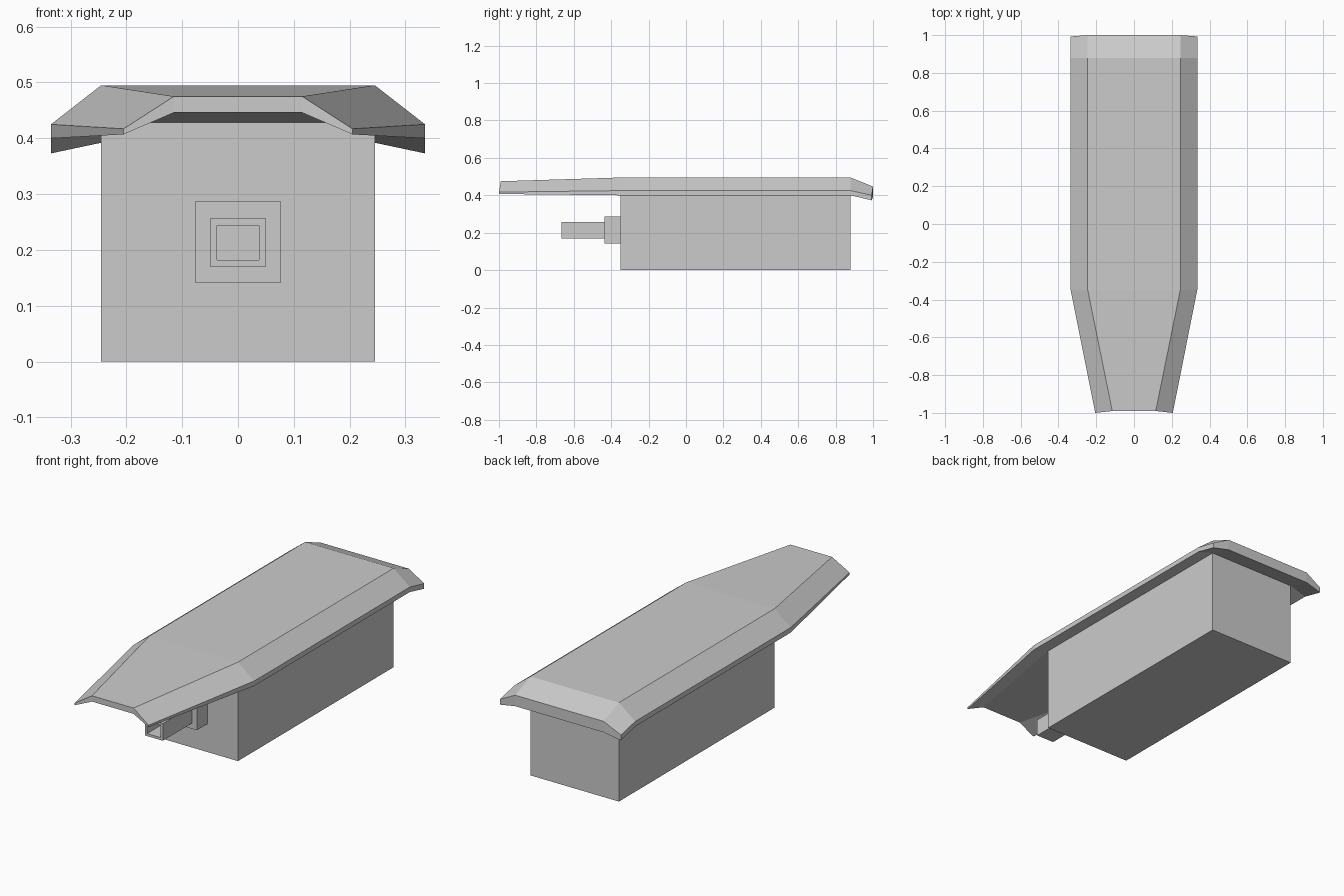
import bpy
import bmesh

cube = bpy.data.objects.get("Cube")
if cube:
    bpy.data.objects.remove(cube, do_unlink=True)

grey = bpy.data.materials.new("light_grey")
grey.use_nodes = True
colour = (0.6, 0.6, 0.6, 1)
grey.diffuse_color = colour
grey.node_tree.nodes["Principled BSDF"].inputs["Base Color"].default_value = colour


def finish(name, bm):
    bmesh.ops.recalc_face_normals(bm, faces=bm.faces)
    mesh = bpy.data.meshes.new(name)
    bm.to_mesh(mesh)
    bm.free()
    mesh.materials.append(grey)
    obj = bpy.data.objects.new(name, mesh)
    bpy.context.collection.objects.link(obj)
    return obj


def box(name, half_width, y0, y1, z0, z1):
    bm = bmesh.new()
    bmesh.ops.create_cube(bm, size=1)
    for v in bm.verts:
        v.co.x *= 2 * half_width
        v.co.y = y0 if v.co.y < 0 else y1
        v.co.z = z0 if v.co.z < 0 else z1
    return finish(name, bm)


# Main body and the mounting block on its front
box("body", 0.245, -0.35, 0.88, 0, 0.43)
box("mounting_block", 0.077, -0.435, -0.35, 0.142, 0.287)

# Square tube with an open, recessed front end
tube = box("square_tube", 0.05, -0.665, -0.435, 0.17, 0.256)
bm = bmesh.new()
bm.from_mesh(tube.data)
bm.faces.ensure_lookup_table()
front = min(bm.faces, key=lambda f: f.calc_center_median().y)
bmesh.ops.inset_region(bm, faces=[front], thickness=0.0175)
hole = bmesh.ops.extrude_face_region(bm, geom=[front])["geom"]
bmesh.ops.translate(bm, vec=(0, 0.22, 0),
                    verts=[g for g in hole if isinstance(g, bmesh.types.BMVert)])
if front.is_valid:
    bmesh.ops.delete(bm, geom=[front], context='FACES_ONLY')
bmesh.ops.recalc_face_normals(bm, faces=bm.faces)
bm.to_mesh(tube.data)
bm.free()

# Roof: each station gives the ridge (x, y, top, underside)
# and the eave (x, y, top, underside)
stations = [
    ((0.115, -0.99, 0.475, 0.446), (0.205, -1.0, 0.417, 0.407)),
    ((0.245, -0.35, 0.495, 0.427), (0.335, -0.35, 0.425, 0.40)),
    ((0.245, 0.88, 0.495, 0.427), (0.335, 0.88, 0.425, 0.40)),
    ((0.245, 1.0, 0.447, 0.392), (0.335, 0.993, 0.40, 0.373)),
]
bm = bmesh.new()
rings = []
for (rx, ry, rt, rb), (ex, ey, et, eb) in stations:
    half = [(ex, ey, eb), (ex, ey, et), (rx, ry, rt)]
    under = [(rx, ry, rb)]
    loop = half + [(-x, y, z) for x, y, z in reversed(half)]
    loop += [(-x, y, z) for x, y, z in under] + under
    rings.append([bm.verts.new(p) for p in loop])
for a, b in zip(rings, rings[1:]):
    for i in range(len(a)):
        j = (i + 1) % len(a)
        bm.faces.new((a[i], a[j], b[j], b[i]))
# End caps: two side pieces and a centre piece
for r in (rings[0], rings[-1]):
    for ids in ((0, 1, 2, 7), (2, 3, 6, 7), (3, 4, 5, 6)):
        bm.faces.new([r[i] for i in ids])
finish("roof", bm)
